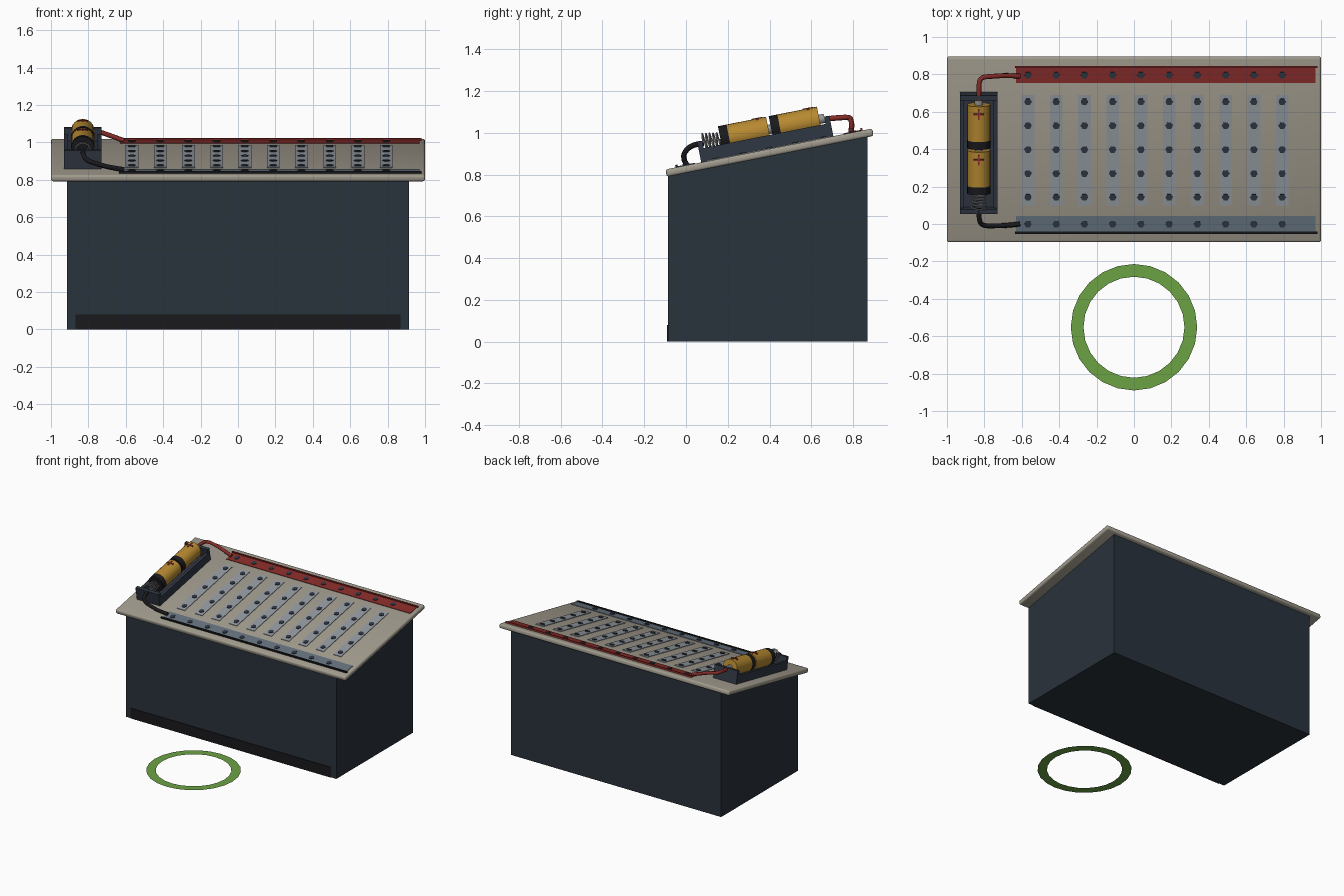
import bpy, bmesh, math
from mathutils import Matrix, Vector

if "Cube" in bpy.data.objects:
    bpy.data.objects.remove(bpy.data.objects["Cube"])

# Tilted frame of the sloping board: x across, y up the slope, z normal to it
TILT = Matrix.Translation((0, 0.4, 0.905)) @ Matrix.Rotation(math.radians(11.2), 4, 'X')
FLAT = Matrix.Identity(4)
TOP = 0.018  # upper face of the board in that frame


def mat(name, r, g, b):
    m = bpy.data.materials.new(name)
    m.diffuse_color = (r, g, b, 1)
    m.use_nodes = True
    m.node_tree.nodes["Principled BSDF"].inputs["Base Color"].default_value = m.diffuse_color
    return m


BEIGE = mat("beige", 0.36, 0.33, 0.27)
NAVY = mat("navy", 0.022, 0.032, 0.045)
TRAY = mat("tray", 0.03, 0.038, 0.055)
BLACK = mat("black", 0.01, 0.01, 0.012)
RED = mat("red", 0.24, 0.025, 0.022)
SLATE = mat("slate", 0.13, 0.17, 0.21)
STRIP = mat("strip", 0.29, 0.32, 0.35)
GOLD = mat("gold", 0.47, 0.25, 0.03)
STEEL = mat("steel", 0.3, 0.3, 0.3)
GREEN = mat("green", 0.15, 0.36, 0.06)


def finish(name, bm, material, frame, smooth=False):
    me = bpy.data.meshes.new(name)
    bmesh.ops.transform(bm, matrix=frame, verts=bm.verts)
    bm.to_mesh(me)
    bm.free()
    me.materials.append(material)
    ob = bpy.data.objects.new(name, me)
    bpy.context.collection.objects.link(ob)
    if smooth:
        bpy.ops.object.select_all(action='DESELECT')
        ob.select_set(True)
        bpy.context.view_layer.objects.active = ob
        bpy.ops.object.shade_smooth_by_angle(angle=math.radians(35))
    return ob


def add_box(bm, x0, x1, y0, y1, z0, z1):
    m = Matrix.Translation(((x0 + x1) / 2, (y0 + y1) / 2, (z0 + z1) / 2))
    m = m @ Matrix.Diagonal((x1 - x0, y1 - y0, z1 - z0, 1))
    bmesh.ops.create_cube(bm, size=1, matrix=m)


def boxes(name, dims, material, frame=TILT):
    bm = bmesh.new()
    for d in dims:
        add_box(bm, *d)
    return finish(name, bm, material, frame)


def rods(name, parts, material):
    """Cylinders lying along the slope: (y0, y1, radius)."""
    bm = bmesh.new()
    for y0, y1, r in parts:
        m = Matrix.Translation((CX, (y0 + y1) / 2, AXIS)) @ Matrix.Rotation(math.pi / 2, 4, 'X')
        bmesh.ops.create_cone(bm, cap_ends=True, segments=24, radius1=r, radius2=r,
                              depth=y1 - y0, matrix=m)
    return finish(name, bm, material, TILT, True)


def tube(name, pts, radius, material, kind='NURBS'):
    cu = bpy.data.curves.new(name, 'CURVE')
    cu.dimensions = '3D'
    cu.bevel_depth = radius
    cu.bevel_resolution = 2
    cu.use_fill_caps = True
    sp = cu.splines.new(kind)
    sp.points.add(len(pts) - 1)
    for p, c in zip(sp.points, pts):
        p.co = (*c, 1)
    if kind == 'NURBS':
        sp.order_u = 3
        sp.use_endpoint_u = True
        sp.resolution_u = 8
    cu.materials.append(material)
    ob = bpy.data.objects.new(name, cu)
    bpy.context.collection.objects.link(ob)


# Cabinet: side profile with sloping top, extruded across
bm = bmesh.new()
profile = [(-0.085, 0), (0.87, 0), (0.87, 0.99), (-0.085, 0.80)]
face = bm.faces.new([bm.verts.new((-0.915, y, z)) for y, z in profile])
ext = bmesh.ops.extrude_face_region(bm, geom=[face])
bmesh.ops.translate(bm, vec=(1.83, 0, 0),
                    verts=[g for g in ext["geom"] if isinstance(g, bmesh.types.BMVert)])
bmesh.ops.recalc_face_normals(bm, faces=bm.faces)
finish("cabinet", bm, NAVY, FLAT)
boxes("toe_kick", [(-0.87, 0.87, -0.09, -0.08, 0, 0.08)], BLACK, FLAT)

# Sloping board with softened edges
bm = bmesh.new()
add_box(bm, -1, 1, -0.505, 0.505, -TOP, TOP)
bmesh.ops.bevel(bm, geom=bm.edges[:], offset=0.012, segments=3, profile=0.5, affect='EDGES')
finish("sloping_board", bm, BEIGE, TILT, True)

# Power rails with raised outer lines
RED_Y, BLK_Y = 0.407, -0.404
boxes("positive_rail", [(-0.63, 0.97, RED_Y - 0.043, RED_Y + 0.043, TOP, TOP + 0.004)], RED)
boxes("negative_rail", [(-0.63, 0.97, BLK_Y - 0.04, BLK_Y + 0.043, TOP, TOP + 0.004)], SLATE)
boxes("positive_line", [(-0.637, 0.98, RED_Y + 0.041, RED_Y + 0.051, TOP - 0.002, TOP + 0.012)], RED)
boxes("negative_line", [(-0.637, 0.98, BLK_Y - 0.051, BLK_Y - 0.04, TOP - 0.002, TOP + 0.012)], BLACK)

# Terminal strips and hexagonal sockets
columns = [-0.567 + 0.151 * i for i in range(10)]
boxes("terminal_strips", [(x - 0.034, x + 0.034, -0.302, 0.3, TOP, TOP + 0.004) for x in columns], STRIP)
bm = bmesh.new()
for x in columns:
    for y in [RED_Y, BLK_Y] + [-0.258 + 0.13 * j for j in range(5)]:
        m = Matrix.Translation((x, y, TOP + 0.004)) @ Matrix.Rotation(math.pi / 6, 4, 'Z')
        bmesh.ops.create_cone(bm, cap_ends=True, segments=6, radius1=0.02, radius2=0.02,
                              depth=0.008, matrix=m)
finish("sockets", bm, TRAY, TILT)

# Battery holder tray
CX, AXIS = -0.83, TOP + 0.092
boxes("battery_tray", [
    (-0.93, -0.73, -0.33, 0.315, TOP, TOP + 0.028),
    (-0.93, -0.908, -0.33, 0.315, TOP, TOP + 0.065),
    (-0.752, -0.73, -0.33, 0.315, TOP, TOP + 0.065),
    (-0.93, -0.73, -0.33, -0.305, TOP, TOP + 0.1),
    (-0.93, -0.73, 0.29, 0.315, TOP, TOP + 0.1)], TRAY)

# Two cells end to end, with dark ends, tips and polarity bars
starts = (-0.218, 0.03)
R = 0.062
rods("cell_bodies", [(s + 0.042, s + 0.235, R) for s in starts], GOLD)
rods("cell_dark_ends", [(s, s + 0.042, R) for s in starts], BLACK)
rods("cell_tips", [(s + 0.235, s + 0.25 + 0.01 * i, 0.022) for i, s in enumerate(starts)], STEEL)
marks = []
for s in starts:
    y, z = s + 0.192, AXIS + R
    marks += [(CX - 0.027, CX + 0.027, y - 0.005, y + 0.005, z - 0.008, z + 0.002),
              (CX - 0.005, CX + 0.005, y - 0.027, y + 0.027, z - 0.008, z + 0.003)]
boxes("polarity_marks", marks, RED)

# Contact spring
turns, n = 5, 80
spring = []
for i in range(n + 1):
    a = 2 * math.pi * turns * i / n
    r = 0.042 - 0.012 * i / n
    spring.append(TILT @ Vector((CX + r * math.cos(a), -0.303 + 0.085 * i / n, AXIS + r * math.sin(a))))
tube("contact_spring", spring, 0.004, STEEL, 'POLY')

# Wires from the holder to the rails
tube("positive_wire", [(-0.83, 0.66, 1.065), (-0.83, 0.72, 1.072), (-0.825, 0.785, 1.075),
                       (-0.75, 0.79, 1.06), (-0.68, 0.795, 1.035), (-0.61, 0.79, 1.01)], 0.013, RED)
tube("negative_wire", [(-0.83, 0.085, 0.95), (-0.83, 0.03, 0.945), (-0.815, -0.01, 0.905),
                       (-0.74, -0.01, 0.88), (-0.68, -0.008, 0.865), (-0.61, 0.0, 0.855)], 0.013, BLACK)

# Flat floor ring in front
bm = bmesh.new()
rings = [[bm.verts.new((r * math.cos(a), -0.552 + r * math.sin(a), 0.002))
          for a in (2 * math.pi * k / 24 for k in range(24))] for r in (0.27, 0.338)]
for k in range(24):
    j = (k + 1) % 24
    bm.faces.new((rings[0][k], rings[1][k], rings[1][j], rings[0][j]))
finish("floor_ring", bm, GREEN, FLAT)
